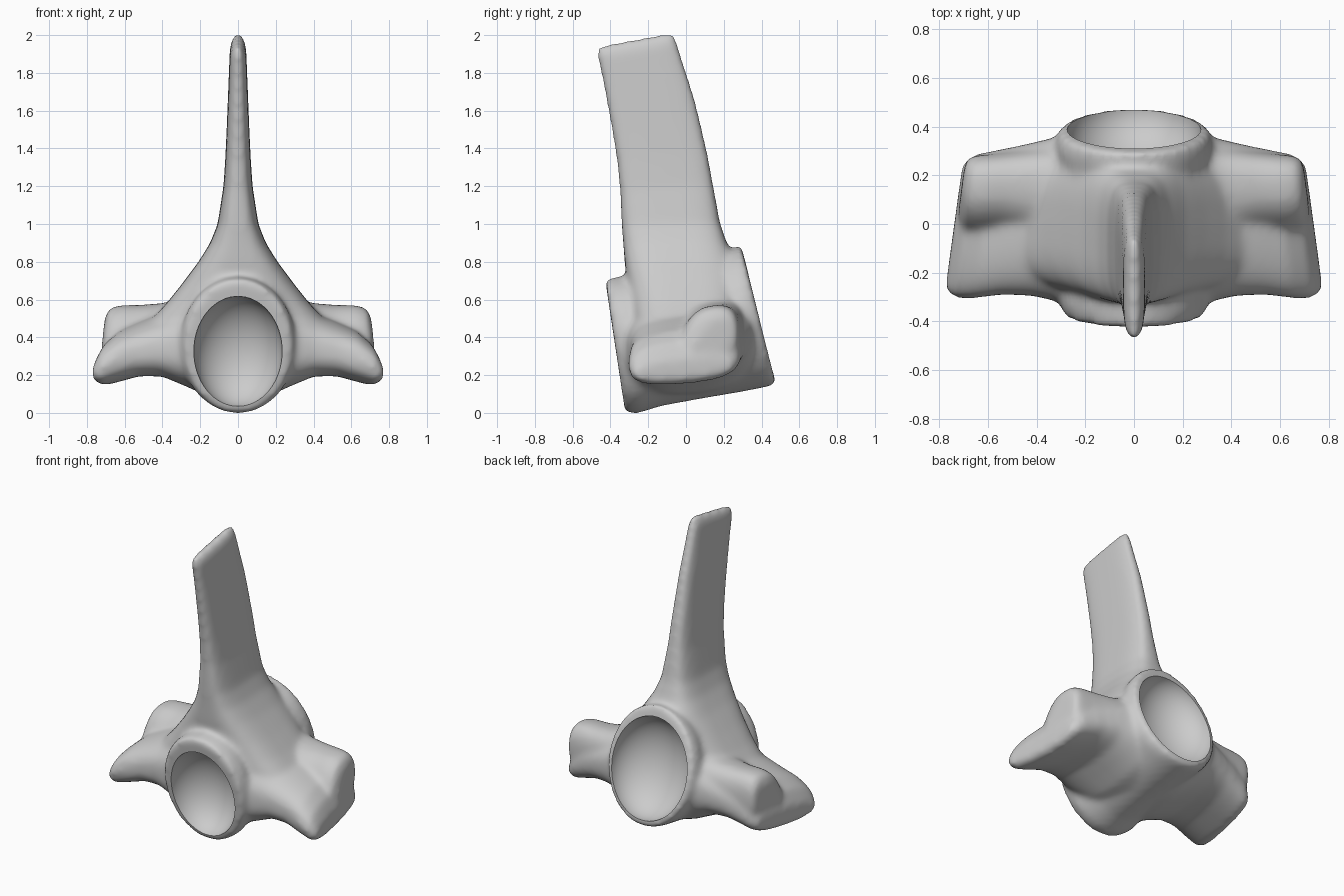
import bpy, bmesh, math
from mathutils import Vector

if "Cube" in bpy.data.objects:
    bpy.data.objects.remove(bpy.data.objects["Cube"], do_unlink=True)

bone = bpy.data.materials.new("bone grey")
bone.use_nodes = True
grey = (0.6, 0.6, 0.6, 1)
bone.diffuse_color = grey
bone.node_tree.nodes["Principled BSDF"].inputs["Base Color"].default_value = grey


def loft(name, quads, power, sides=40):
    """Skin rounded sections, each fitted inside four corner points."""
    bm = bmesh.new()
    rings = []
    for c00, c10, c11, c01 in quads:
        ring = []
        for i in range(sides):
            t = math.tau * i / sides
            c, s = math.cos(t), math.sin(t)
            u = (1 + math.copysign(abs(c) ** (2 / power), c)) / 2
            v = (1 + math.copysign(abs(s) ** (2 / power), s)) / 2
            low = Vector(c00).lerp(Vector(c10), u)
            high = Vector(c01).lerp(Vector(c11), u)
            ring.append(bm.verts.new(low.lerp(high, v)))
        rings.append(ring)
    for a, b in zip(rings, rings[1:]):
        for i in range(sides):
            j = (i + 1) % sides
            bm.faces.new((a[i], a[j], b[j], b[i]))
    bm.faces.new(rings[0])
    bm.faces.new(rings[-1])
    bmesh.ops.recalc_face_normals(bm, faces=bm.faces)
    mesh = bpy.data.meshes.new(name)
    bm.to_mesh(mesh)
    bm.free()
    ob = bpy.data.objects.new(name, mesh)
    bpy.context.collection.objects.link(ob)
    return ob


def centrum_section(y, z, half_w, half_h, tilt):
    up = Vector((0, -math.sin(tilt), math.cos(tilt))) * half_h
    side, mid = Vector((half_w, 0, 0)), Vector((0, y, z))
    return mid - side - up, mid + side - up, mid + side + up, mid - side + up


def spine_section(z, w, front, back):
    k = 0.19 * max(0, z - 0.8) / 1.2
    dz = k * (back - front) / 2
    return (-w, front, z - dz), (w, front, z - dz), (w, back, z + dz), (-w, back, z + dz)


def wing_section(side, lean, x, front, back, low, high):
    def corner(y, z):
        return side * (x - 0.18 * (y + 0.2) * x), y, z + 0.09 * (y + 0.2)
    return (corner(front, low), corner(back, low),
            corner(back, high), corner(front + lean, high))


# Spool-shaped body with tilted ends
front_tilt, back_tilt = math.radians(8.5), math.radians(14.2)
parts = [loft("vertebra", [centrum_section(*r) for r in (
    (-0.375, 0.355, 0.285, 0.357, front_tilt),
    (-0.31, 0.36, 0.31, 0.365, front_tilt),
    (-0.15, 0.385, 0.28, 0.348, 0.06),
    (0.05, 0.425, 0.275, 0.35, 0.1),
    (0.22, 0.475, 0.31, 0.37, 0.2),
    (0.33, 0.504, 0.325, 0.378, back_tilt),
    (0.385, 0.52, 0.305, 0.379, back_tilt))], 2)]

# Swept neural spine, its flared base running out over the side processes
parts.append(loft("neural_spine", [spine_section(*r) for r in (
    (0.3, 0.52, -0.24, 0.27), (0.42, 0.52, -0.275, 0.29),
    (0.5, 0.455, -0.29, 0.3), (0.58, 0.38, -0.3, 0.305),
    (0.68, 0.3, -0.31, 0.3), (0.8, 0.21, -0.325, 0.265),
    (0.9, 0.148, -0.332, 0.215), (1.0, 0.108, -0.34, 0.18),
    (1.2, 0.077, -0.35, 0.143), (1.35, 0.067, -0.365, 0.115),
    (1.5, 0.06, -0.388, 0.08), (1.65, 0.054, -0.415, 0.042),
    (1.8, 0.048, -0.442, -0.008), (1.93, 0.043, -0.472, -0.048),
    (1.978, 0.02, -0.47, -0.065))], 3.4))

# Side processes: a drooping front lobe and a raised back knob
for side, label in ((1, "left"), (-1, "right")):
    parts.append(loft(label + "_process", [wing_section(side, 0, *r) for r in (
        (0.08, -0.29, 0.35, 0.07, 0.62), (0.2, -0.31, 0.37, 0.09, 0.6),
        (0.3, -0.32, 0.37, 0.135, 0.57), (0.41, -0.295, 0.345, 0.18, 0.515),
        (0.53, -0.29, 0.32, 0.183, 0.47), (0.64, -0.305, 0.3, 0.155, 0.425),
        (0.72, -0.305, 0.285, 0.135, 0.36),
        (0.765, -0.27, 0.25, 0.16, 0.27))], 2.7))
    parts.append(loft(label + "_knob", [wing_section(side, 0.12, *r) for r in (
        (0.25, -0.22, 0.32, 0.2, 0.6), (0.42, -0.13, 0.31, 0.2, 0.55),
        (0.55, -0.1, 0.295, 0.2, 0.54), (0.66, -0.1, 0.285, 0.2, 0.54),
        (0.725, -0.08, 0.28, 0.22, 0.525),
        (0.755, 0.0, 0.26, 0.28, 0.475))], 2.7))

# Fuse the parts into one smooth bone
bpy.ops.object.select_all(action='DESELECT')
for p in parts:
    p.select_set(True)
body = parts[0]
bpy.context.view_layer.objects.active = body
bpy.ops.object.join()
fuse = body.modifiers.new("fuse", 'REMESH')
fuse.mode = 'VOXEL'
fuse.voxel_size = 0.016
soften = body.modifiers.new("soften", 'SMOOTH')
soften.factor = 0.5
soften.iterations = 18
for m in ("fuse", "soften"):
    bpy.ops.object.modifier_apply(modifier=m)

# Hollow cups in both ends
for label, y, z, size, tilt in (
        ("front", -0.385, 0.325, (0.235, 0.21, 0.295), front_tilt),
        ("back", 0.395, 0.505, (0.275, 0.21, 0.325), back_tilt)):
    bpy.ops.mesh.primitive_uv_sphere_add(segments=48, ring_count=32, location=(0, y, z))
    cup = bpy.context.object
    cup.name = label + "_cup_cutter"
    cup.scale = size
    cup.rotation_euler.x = tilt
    cup.hide_render = True
    bpy.context.view_layer.objects.active = body
    cut = body.modifiers.new("cut", 'BOOLEAN')
    cut.operation = 'DIFFERENCE'
    cut.solver = 'EXACT'
    cut.object = cup
    bpy.ops.object.modifier_apply(modifier="cut")
    bpy.data.objects.remove(cup, do_unlink=True)

# Rest the bone on the ground
ground = min(v.co.z for v in body.data.vertices)
for v in body.data.vertices:
    v.co.z -= ground

body.data.materials.clear()
body.data.materials.append(bone)
bpy.ops.object.select_all(action='DESELECT')
body.select_set(True)
bpy.context.view_layer.objects.active = body
bpy.ops.object.shade_smooth_by_angle(angle=math.radians(55))
